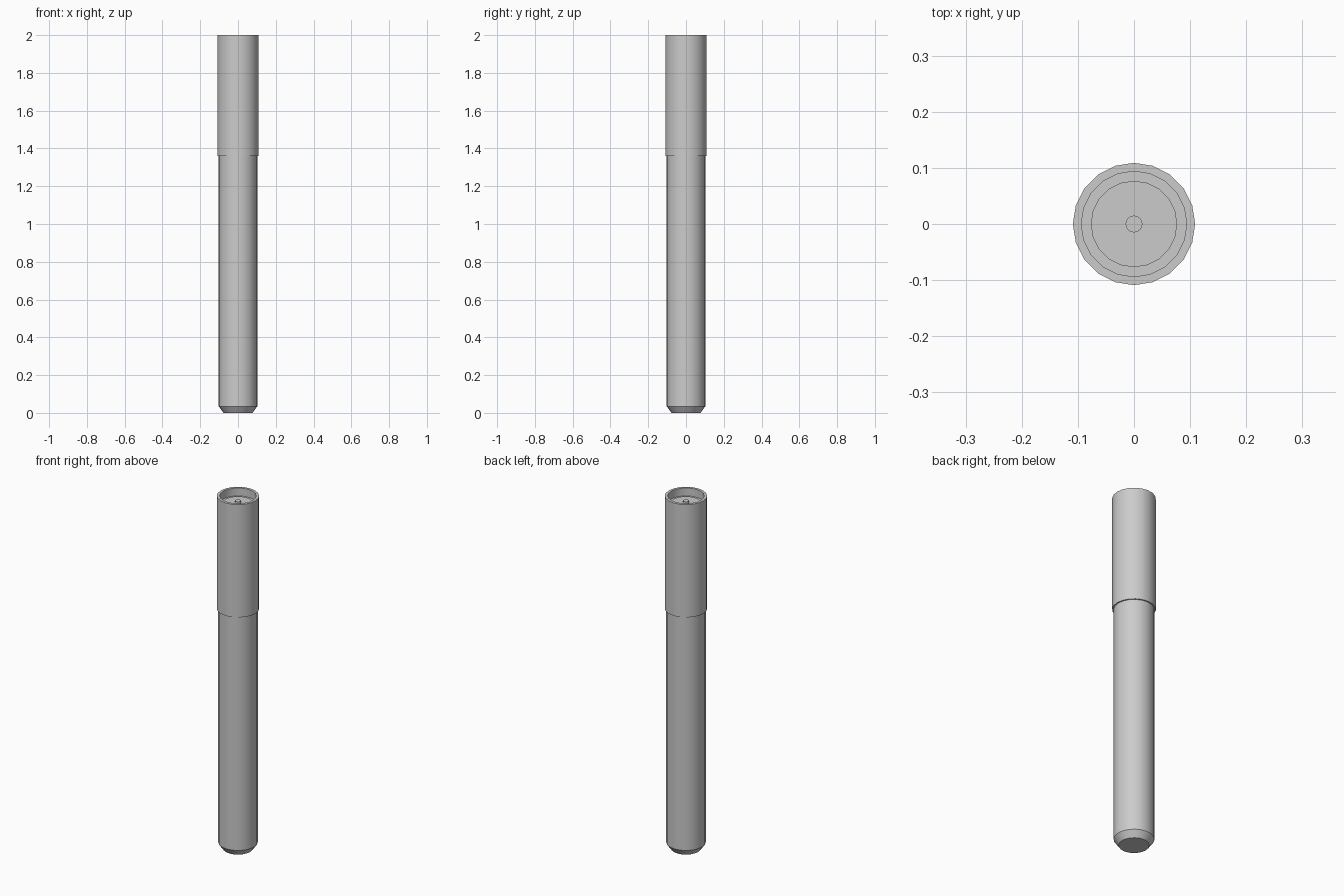
import bpy, bmesh, math

if "Cube" in bpy.data.objects:
    bpy.data.objects.remove(bpy.data.objects["Cube"])

SIDES = 20


def lathe(name, profile):
    """Revolve (radius, z) points about z; end points with radius 0 become poles."""
    bm = bmesh.new()
    rings = []
    for r, z in profile:
        if r == 0:
            rings.append([bm.verts.new((0, 0, z))] * SIDES)
        else:
            rings.append([bm.verts.new((r * math.cos(2 * math.pi * i / SIDES),
                                        r * math.sin(2 * math.pi * i / SIDES), z))
                          for i in range(SIDES)])
    for a, b in zip(rings, rings[1:]):
        for i in range(SIDES):
            j = (i + 1) % SIDES
            quad = list(dict.fromkeys([a[i], a[j], b[j], b[i]]))
            bm.faces.new(quad)
    bmesh.ops.recalc_face_normals(bm, faces=bm.faces)
    mesh = bpy.data.meshes.new(name)
    bm.to_mesh(mesh)
    bm.free()
    ob = bpy.data.objects.new(name, mesh)
    bpy.context.collection.objects.link(ob)
    bpy.ops.object.select_all(action='DESELECT')
    ob.select_set(True)
    bpy.context.view_layer.objects.active = ob
    bpy.ops.object.shade_smooth_by_angle(angle=math.radians(30))
    return ob


# Long barrel with a chamfered foot, upper sleeve with a recessed end
lathe("barrel_and_sleeve", [
    (0, 0), (0.077, 0), (0.102, 0.035), (0.102, 1.36),
    (0.109, 1.36), (0.109, 2.0), (0.094, 2.0), (0.094, 1.955),
    (0.077, 1.955), (0.077, 1.96), (0, 1.96)])

# Small pin standing in the recess
lathe("end_pin", [(0, 1.95), (0.015, 1.95), (0.015, 1.972), (0, 1.972)])
